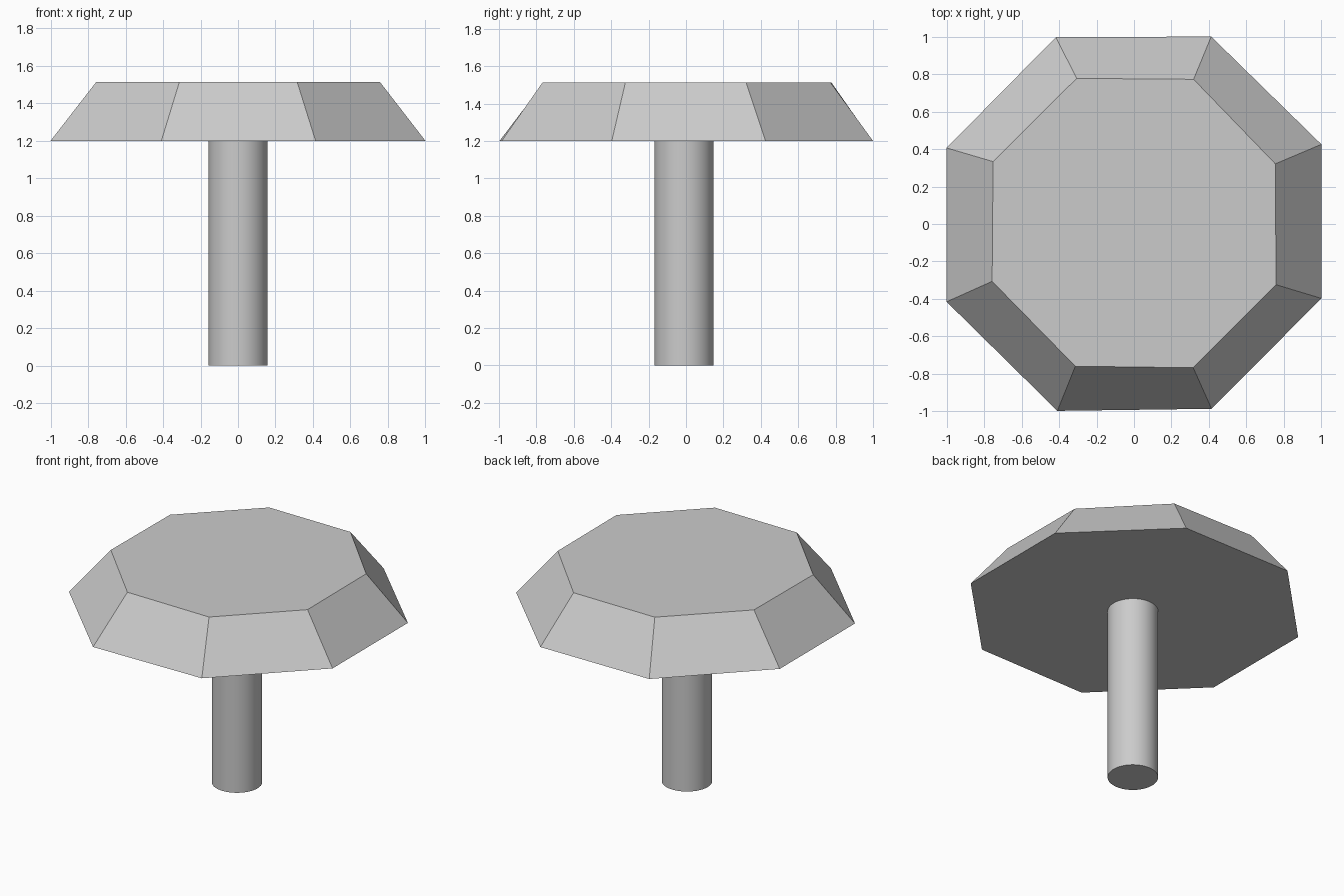
import bpy, bmesh, math

if "Cube" in bpy.data.objects:
    bpy.data.objects.remove(bpy.data.objects["Cube"])

# Slightly irregular octagon outlines of the top (lower rim, upper rim)
LOWER = [(-0.417, 0.997), (0.412, 1.0), (1.0, 0.425), (1.0, -0.397),
         (0.414, -0.986), (-0.409, -0.997), (-1.0, -0.415), (-1.0, 0.406)]
UPPER = [(-0.306, 0.777), (0.318, 0.772), (0.754, 0.321), (0.758, -0.324),
         (0.316, -0.767), (-0.313, -0.759), (-0.757, -0.306), (-0.752, 0.333)]
Z_LOW, Z_TOP = 1.2, 1.513


def add_loft(name, lower, upper, z0, z1):
    """Closed solid between two outlines with equal point counts."""
    bm = bmesh.new()
    a = [bm.verts.new((x, y, z0)) for x, y in lower]
    b = [bm.verts.new((x, y, z1)) for x, y in upper]
    bm.faces.new(a)
    bm.faces.new(b)
    n = len(a)
    for i in range(n):
        j = (i + 1) % n
        bm.faces.new((a[i], a[j], b[j], b[i]))
    bmesh.ops.recalc_face_normals(bm, faces=bm.faces)
    mesh = bpy.data.meshes.new(name)
    bm.to_mesh(mesh)
    bm.free()
    obj = bpy.data.objects.new(name, mesh)
    bpy.context.collection.objects.link(obj)
    return obj


# Tapered octagonal top
add_loft("octagonal_top", LOWER, UPPER, Z_LOW, Z_TOP)

# Round stem
bpy.ops.mesh.primitive_cylinder_add(vertices=48, radius=0.158, depth=Z_LOW,
                                    location=(0, -0.011, Z_LOW / 2))
bpy.context.object.name = "stem"
bpy.ops.object.shade_smooth_by_angle(angle=math.radians(30))
